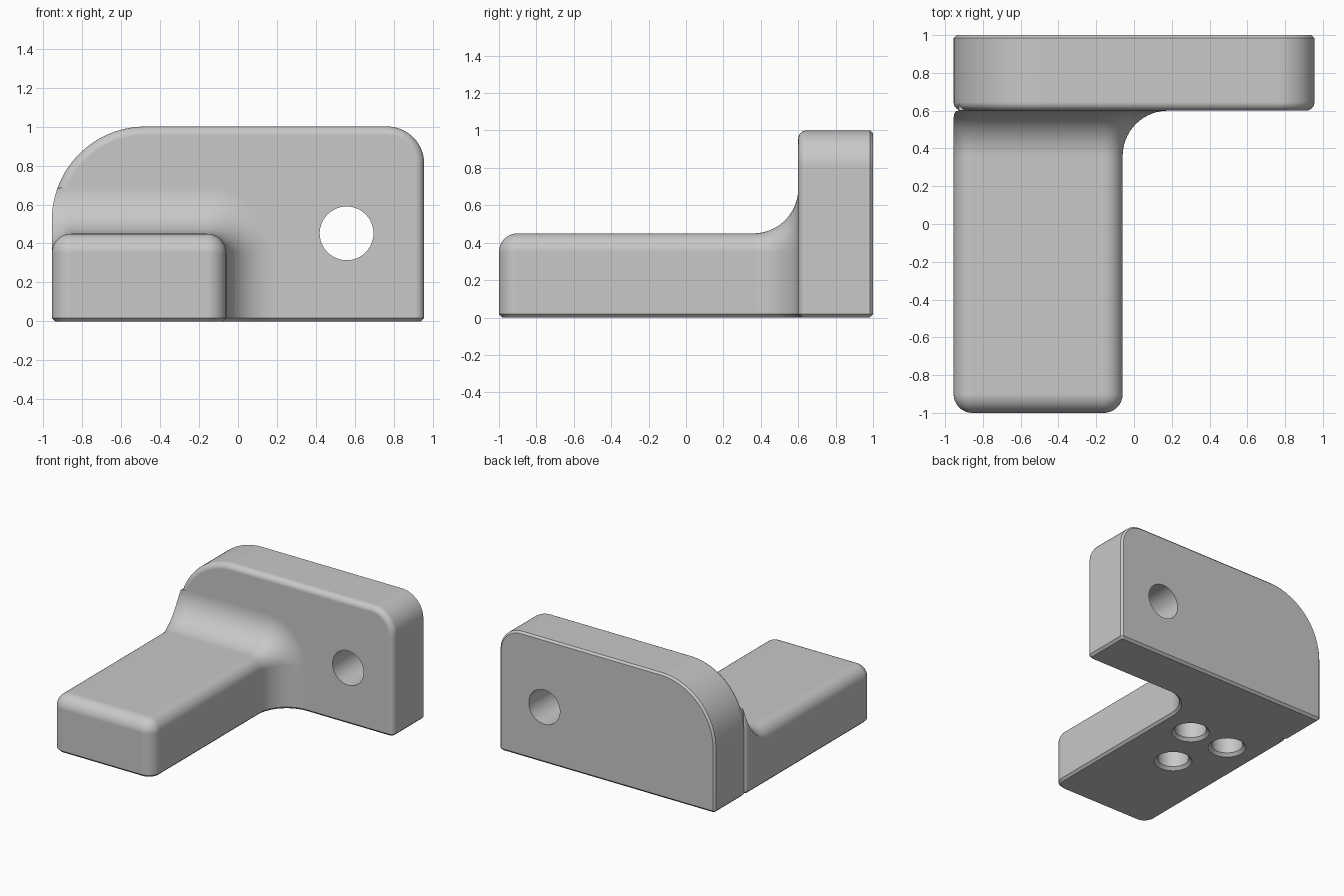
import bpy
import bmesh
from math import sin, cos, acos, pi, sqrt
from mathutils import Matrix

if "Cube" in bpy.data.objects:
    bpy.data.objects.remove(bpy.data.objects["Cube"], do_unlink=True)

HALF = 0.955            # half width of the bracket
PLATE_Y = 0.6           # front face of the upright plate
ARM_RIGHT, ARM_TOP = -0.06, 0.45
ROUND, FILLET = 0.1, 0.24
BIG, SMALL = 0.48, 0.19  # plate top corner radii
SEG = 14

grey = bpy.data.materials.new("light_grey")
grey.use_nodes = True
colour = (0.58, 0.58, 0.58, 1)
grey.diffuse_color = colour
grey.node_tree.nodes["Principled BSDF"].inputs["Base Color"].default_value = colour


def steps(n):
    """Angles from zero to a quarter turn."""
    return [pi / 2 * i / n for i in range(n + 1)]


def arc(cx, cz, r, start, end, n=SEG):
    angles = [start + (end - start) * i / n for i in range(n + 1)]
    return [(cx + r * cos(a), cz + r * sin(a)) for a in angles]


def loft(name, sections):
    """Skin open arch sections along y, close them and chamfer the underside."""
    bm = bmesh.new()
    rings = [[bm.verts.new((x, y, z)) for x, z in pts] for y, pts in sections]
    for a, b in zip(rings, rings[1:]):
        for i in range(len(a) - 1):
            bm.faces.new((a[i], a[i + 1], b[i + 1], b[i]))
    bm.faces.new(rings[0])
    bm.faces.new(rings[-1][::-1])
    bm.faces.new([r[0] for r in rings] + [r[-1] for r in reversed(rings)])
    bmesh.ops.remove_doubles(bm, verts=bm.verts[:], dist=0.0001)
    bmesh.ops.recalc_face_normals(bm, faces=bm.faces[:])
    rim = [e for e in bm.edges if all(v.co.z < 0.0001 for v in e.verts)]
    bmesh.ops.bevel(bm, geom=rim, offset=0.018, offset_type='OFFSET', segments=1,
                    profile=0.5, affect='EDGES', clamp_overlap=False)
    return finish(name, bm)


def finish(name, bm):
    mesh = bpy.data.meshes.new(name)
    bm.to_mesh(mesh)
    bm.free()
    obj = bpy.data.objects.new(name, mesh)
    bpy.context.collection.objects.link(obj)
    mesh.materials.append(grey)
    return obj


def activate(obj):
    bpy.ops.object.select_all(action='DESELECT')
    obj.select_set(True)
    bpy.context.view_layer.objects.active = obj


def cut(target, r1, r2, depth, place):
    """Subtract a cylinder or cone."""
    bm = bmesh.new()
    bmesh.ops.create_cone(bm, cap_ends=True, segments=48, radius1=r1,
                          radius2=r2, depth=depth, matrix=place)
    cutter = finish("hole_cutter", bm)
    cutter.hide_render = True
    activate(target)
    mod = target.modifiers.new("hole", 'BOOLEAN')
    mod.operation, mod.solver, mod.object = 'DIFFERENCE', 'EXACT', cutter
    bpy.ops.object.modifier_apply(modifier=mod.name)
    bpy.data.objects.remove(cutter, do_unlink=True)


def plate_left(z):
    """Left outline of the plate at a height."""
    h = min(max(z - (1 - BIG), 0), BIG)
    return BIG - HALF - sqrt(BIG * BIG - h * h)


def plate_section(inset):
    left = arc(BIG - HALF, 1 - BIG, BIG - inset, pi, pi / 2, 2 * SEG)
    right = arc(HALF - SMALL, 1 - SMALL, SMALL - inset, pi / 2, 0)
    return [(inset - HALF, 0)] + left + right + [(HALF - inset, 0)]


def arm_section(grow):
    """Arm outline offset by grow, kept within the plate outline."""
    r = ROUND + grow
    start = pi - acos(ROUND / r) if grow > 0 else pi
    left = arc(ROUND - HALF, ARM_TOP - ROUND, r, start, pi / 2)
    left = [(max(x, plate_left(z)), z) for x, z in left]
    right = arc(ARM_RIGHT - ROUND, ARM_TOP - ROUND, r, pi / 2, 0)
    return [(left[0][0], 0)] + left + right + [(ARM_RIGHT + grow, 0)]


# Upright plate: rounded front edge, small chamfer behind
EDGE = 0.045
plate = loft("upright_plate",
             [(PLATE_Y + EDGE * (1 - cos(t)), plate_section(EDGE * (1 - sin(t)))) for t in steps(8)]
             + [(0.985, plate_section(0)), (1, plate_section(0.015))])
cut(plate, 0.138, 0.138, 1, Matrix.Translation((0.557, 0.8, 0.452)) @ Matrix.Rotation(pi / 2, 4, 'X'))

# Arm: rounded nose, straight run, then a fillet flaring into the plate
nose = [(ROUND - 1 - ROUND * cos(t), arm_section(ROUND * (sin(t) - 1))) for t in steps(SEG)]
flare = [(PLATE_Y - FILLET * (1 - sin(t)), arm_section(FILLET * (1 - cos(t)))) for t in steps(20)]
arm = loft("arm", nose + flare + [(PLATE_Y + 0.05, arm_section(FILLET))])

# Three countersunk blind holes in the underside
for x, y in ((-0.335, 0.25), (-0.685, 0.25), (-0.51, -0.16)):
    cut(arm, 0.116, 0.116, 0.6, Matrix.Translation((x, y, -0.04)))
    cut(arm, 0.166, 0.112, 0.054, Matrix.Translation((x, y, 0)))

for part in (plate, arm):
    activate(part)
    bpy.ops.object.shade_smooth_by_angle(angle=pi / 6)
    mod = part.modifiers.new("even_shading", 'WEIGHTED_NORMAL')
    mod.keep_sharp = True
